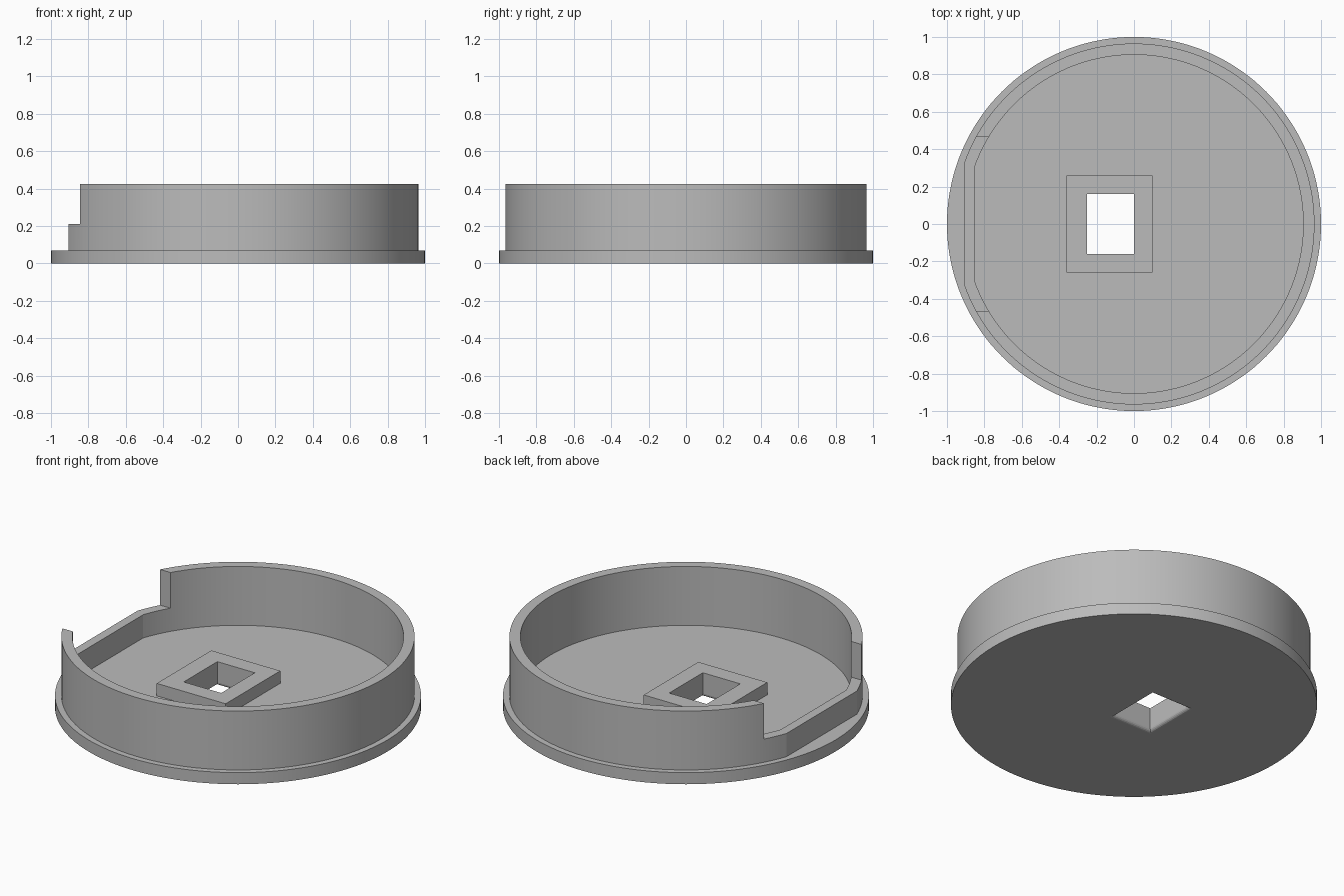
import bpy, bmesh, math

cube = bpy.data.objects.get("Cube")
if cube:
    bpy.data.objects.remove(cube, do_unlink=True)

SEGMENTS = 144
FLOOR, RIM_TOP = 0.07, 0.425

grey = bpy.data.materials.new("plain grey")
grey.use_nodes = True
colour = (0.5, 0.5, 0.5, 1)
grey.diffuse_color = colour
grey.node_tree.nodes["Principled BSDF"].inputs["Base Color"].default_value = colour


def loft(name, rings):
    """Solid skinned through matching rings of points, bottom to top."""
    bm = bmesh.new()
    loops = [[bm.verts.new(p) for p in ring] for ring in rings]
    n = len(loops[0])
    for low, high in zip(loops, loops[1:]):
        for i in range(n):
            j = (i + 1) % n
            bm.faces.new((low[i], low[j], high[j], high[i]))
    bm.faces.new(loops[0][::-1])
    bm.faces.new(loops[-1])
    mesh = bpy.data.meshes.new(name)
    bm.to_mesh(mesh)
    bm.free()
    mesh.materials.append(grey)
    obj = bpy.data.objects.new(name, mesh)
    bpy.context.collection.objects.link(obj)
    return obj


def drum(name, radius, z0, z1, flat=None):
    """Cylinder, optionally sliced flat on its -x side at x = flat."""
    half = math.pi if flat is None else math.acos(flat / radius)
    count = SEGMENTS if flat is None else SEGMENTS + 1
    angles = [-half + 2 * half * i / SEGMENTS for i in range(count)]
    return loft(name, [[(radius * math.cos(a), radius * math.sin(a), z) for a in angles]
                       for z in (z0, z1)])


def rect(x0, x1, y, z, grow=0):
    return [(x0 - grow, -y - grow, z), (x1 + grow, -y - grow, z),
            (x1 + grow, y + grow, z), (x0 - grow, y + grow, z)]


def combine(target, other, operation):
    mod = target.modifiers.new(operation.lower(), "BOOLEAN")
    mod.operation, mod.solver, mod.object = operation, "EXACT", other
    bpy.ops.object.select_all(action="DESELECT")
    target.select_set(True)
    bpy.context.view_layer.objects.active = target
    bpy.ops.object.modifier_apply(modifier=mod.name)
    bpy.data.objects.remove(other, do_unlink=True)


# Flanged base with the hollow round wall, flattened on one side
body = drum("round_tray", 1.0, 0, FLOOR)
combine(body, drum("wall", 0.965, 0.03, RIM_TOP, -0.905), "UNION")
combine(body, drum("wall_hollow", 0.905, FLOOR, 0.6, -0.85), "DIFFERENCE")

# Lowered section of the wall along the flat side
combine(body, loft("wall_notch", [rect(-1.2, -0.5, 0.465, z) for z in (0.21, 0.6)]), "DIFFERENCE")

# Raised rectangular collar on the floor
combine(body, loft("collar", [rect(-0.36, 0.1, 0.26, z) for z in (0.03, 0.145)]), "UNION")

# Rectangular through hole with a rounded lip underneath
lip = 0.02
rings = [rect(-0.25, 0, 0.16, -0.05, lip)]
for i in range(5):
    a = math.pi / 2 * (1 - i / 4)
    rings.append(rect(-0.25, 0, 0.16, lip * (1 - math.sin(a)), lip * (1 - math.cos(a))))
rings.append(rect(-0.25, 0, 0.16, 0.3))
combine(body, loft("hole", rings), "DIFFERENCE")

body.select_set(True)
bpy.context.view_layer.objects.active = body
bpy.ops.object.shade_smooth_by_angle(angle=math.radians(8))
